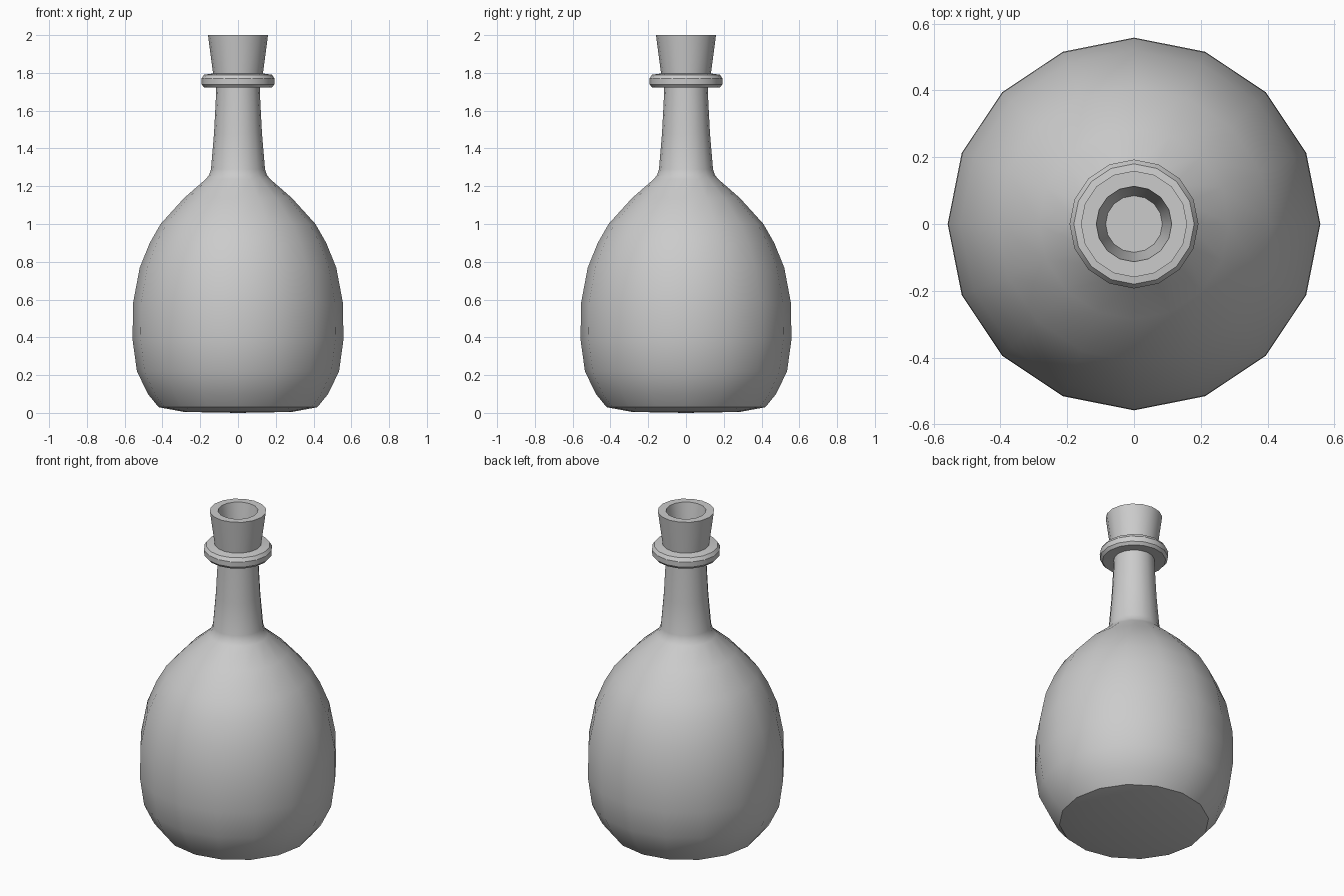
import bpy, bmesh, math

if "Cube" in bpy.data.objects:
    bpy.data.objects.remove(bpy.data.objects["Cube"])

SIDES = 16


def lathe(name, profile, angle=40):
    """Spin an (r, z) profile round the z axis; r = 0 becomes a pole."""
    bm = bmesh.new()
    rings = []
    for r, z in profile:
        n = 1 if r == 0 else SIDES
        rings.append([bm.verts.new((r * math.cos(2 * math.pi * i / SIDES),
                                    r * math.sin(2 * math.pi * i / SIDES), z))
                      for i in range(n)])
    for a, b in zip(rings, rings[1:]):
        for i in range(SIDES):
            j = (i + 1) % SIDES
            quad = [a[i % len(a)], a[j % len(a)], b[j % len(b)], b[i % len(b)]]
            bm.faces.new(list(dict.fromkeys(quad)))
    bmesh.ops.recalc_face_normals(bm, faces=bm.faces)
    mesh = bpy.data.meshes.new(name)
    bm.to_mesh(mesh)
    bm.free()
    obj = bpy.data.objects.new(name, mesh)
    bpy.context.collection.objects.link(obj)
    bpy.ops.object.select_all(action='DESELECT')
    obj.select_set(True)
    bpy.context.view_layer.objects.active = obj
    bpy.ops.object.shade_smooth_by_angle(angle=math.radians(angle))
    return obj


# Whole bottle as one continuous skin
lathe("bottle", [
    # shallow base
    (0, 0), (0.285, 0.005), (0.42, 0.03),
    # round belly and shoulder
    (0.477, 0.10), (0.535, 0.22), (0.558, 0.385), (0.556, 0.58),
    (0.52, 0.77), (0.467, 0.90), (0.41, 1.0), (0.285, 1.138), (0.17, 1.238),
    # neck
    (0.153, 1.26), (0.143, 1.29), (0.127, 1.48), (0.118, 1.65), (0.115, 1.725),
    # collar ring
    (0.178, 1.722), (0.192, 1.738), (0.193, 1.77), (0.18, 1.79), (0.132, 1.797),
    # flared lip and mouth
    (0.159, 2.0), (0.113, 2.0), (0.085, 1.80), (0, 1.80),
], angle=30)
